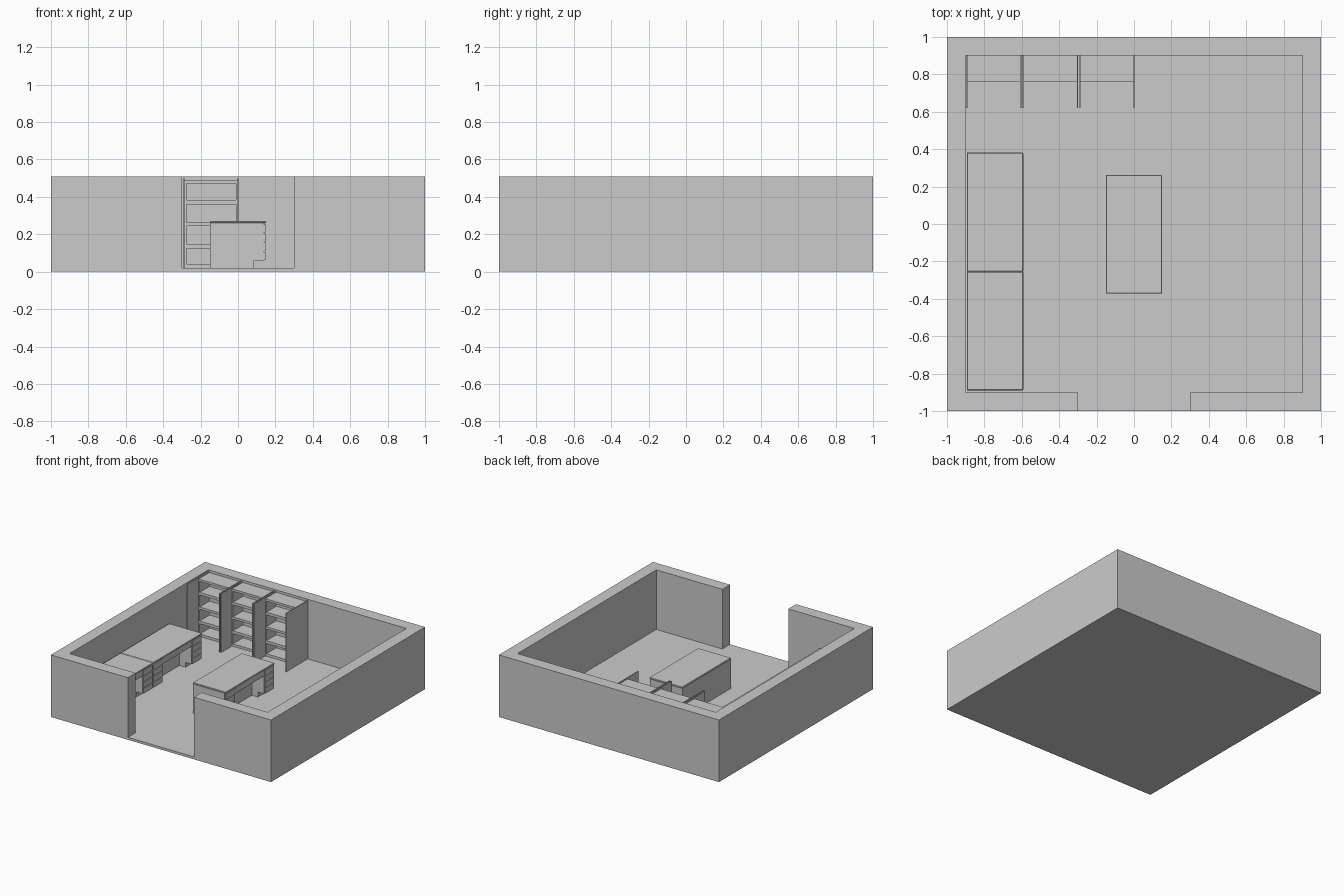
import bpy, bmesh
from mathutils import Matrix, Vector

if "Cube" in bpy.data.objects:
    bpy.data.objects.remove(bpy.data.objects["Cube"])


def make(name, boxes, bevel=0.0):
    """One object from boxes given as (x0, x1, y0, y1, z0, z1)."""
    bm = bmesh.new()
    for x0, x1, y0, y1, z0, z1 in boxes:
        size = Vector((x1 - x0, y1 - y0, z1 - z0))
        mid = Vector((x0 + x1, y0 + y1, z0 + z1)) / 2
        bmesh.ops.create_cube(bm, size=1, matrix=Matrix.Translation(mid) @ Matrix.Diagonal(size.to_4d()))
    me = bpy.data.meshes.new(name)
    bm.to_mesh(me)
    bm.free()
    ob = bpy.data.objects.new(name, me)
    bpy.context.collection.objects.link(ob)
    if bevel:
        m = ob.modifiers.new("bevel", 'BEVEL')
        m.width, m.segments = bevel, 1
    return ob


F, H = 0.02, 0.51   # floor level, wall top


def extrude_outline(name, pts, z0, z1):
    bm = bmesh.new()
    face = bm.faces.new([bm.verts.new((x, y, z0)) for x, y in pts])
    ext = bmesh.ops.extrude_face_region(bm, geom=[face])["geom"]
    bmesh.ops.translate(bm, vec=(0, 0, z1 - z0), verts=[v for v in ext if isinstance(v, bmesh.types.BMVert)])
    bmesh.ops.recalc_face_normals(bm, faces=bm.faces)
    me = bpy.data.meshes.new(name)
    bm.to_mesh(me)
    bm.free()
    bpy.context.collection.objects.link(bpy.data.objects.new(name, me))


# room shell with a door gap in the front wall
make("floor", [(-1, 1, -1, 1, 0, F)])
half = [(0.3, -1), (1, -1), (1, 1), (0.9, 0.9), (0.9, -0.9), (0.3, -0.9)]
outline = half[:3] + [(-x, y) for x, y in reversed(half[:3])]
outline += [(-x, y) for x, y in reversed(half[3:])]
outline += half[3:]
# outer ring, then inner ring walked back
extrude_outline("walls", [
    (0.3, -1), (1, -1), (1, 1), (-1, 1), (-1, -1), (-0.3, -1),
    (-0.3, -0.9), (-0.9, -0.9), (-0.9, 0.9), (0.9, 0.9), (0.9, -0.9), (0.3, -0.9)], F, H)


# bookcases: protruding side panels and a set-back rack of shelves
def bookcase(n, cx):
    w, t = 0.148, 0.007
    make(f"bookcase_{n}_sides", [
        (cx - w, cx - w + t, 0.62, 0.9, F, 0.5),
        (cx + w - t, cx + w, 0.62, 0.9, F, 0.5)])
    i = w - t
    boards = [(F, 0.04), (0.125, 0.147), (0.243, 0.262), (0.36, 0.382), (0.472, 0.49)]
    make(f"bookcase_{n}_shelves", [(cx - i, cx + i, 0.762, 0.893, a, b) for a, b in boards])
    make(f"bookcase_{n}_frame", [
        (cx - i, cx - i + 0.009, 0.762, 0.893, F, 0.49),
        (cx + i - 0.009, cx + i, 0.762, 0.893, F, 0.49),
        (cx - i, cx + i, 0.89, 0.9, F, 0.49)])


for n, cx in enumerate((-0.75, -0.447, -0.144), 1):
    bookcase(n, cx)


# desks: drawer side faces +x, closed panel at -x
def desk(n, cx, cy):
    L, W, P = 0.317, 0.15, 0.125   # half length, half width, pedestal width
    make(f"desk_{n}_top", [(cx - W, cx + W, cy - L, cy + L, 0.26, 0.27)], 0.003)
    make(f"desk_{n}_back_body", [(cx - W, cx + 0.03, cy - L, cy + L, F, 0.26)])
    peds, plinths, drawers = [], [], []
    for s in (-1, 1):
        y0, y1 = sorted((cy + s * L, cy + s * (L - P)))
        peds.append((cx + 0.03, cx + W - 0.01, y0, y1, 0.06, 0.26))
        plinths.append((cx + 0.03, cx + 0.085, y0, y1, F, 0.06))
        for k in range(4):
            z = 0.062 + k * 0.049
            drawers.append((cx + W - 0.01, cx + W - 0.002, y0 + 0.004, y1 - 0.004, z, z + 0.044))
    make(f"desk_{n}_pedestals", peds)
    make(f"desk_{n}_plinths", plinths)
    make(f"desk_{n}_drawer_fronts", drawers)
    k = L - P
    make(f"desk_{n}_centre_drawer", [(cx + 0.03, cx + W - 0.006, cy - k, cy + k, 0.209, 0.26)])


for n, (cx, cy) in enumerate(((-0.742, -0.572), (-0.742, 0.064), (0, -0.055)), 1):
    desk(n, cx, cy)
